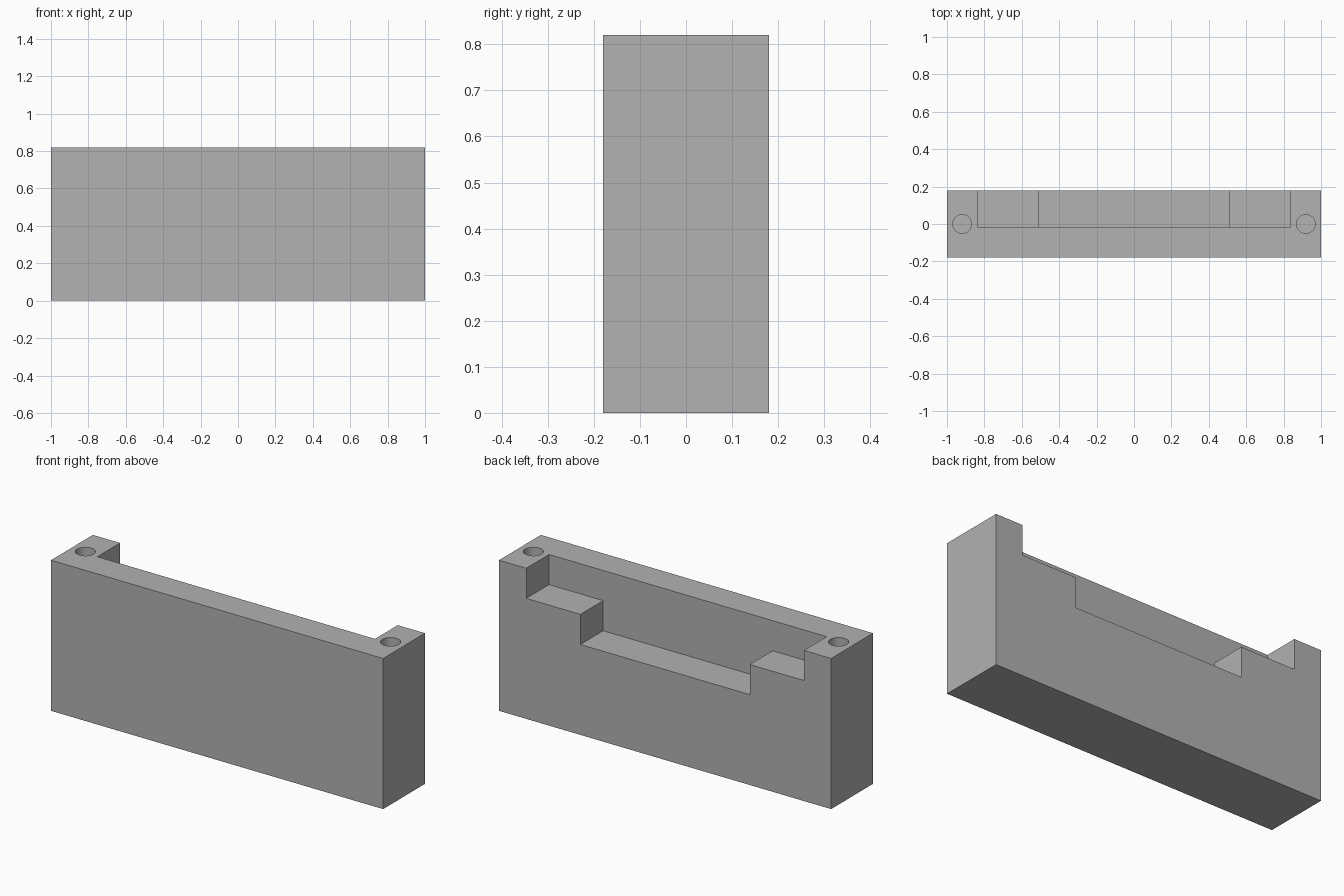
import bpy
import bmesh
from mathutils import Matrix, Vector

cube = bpy.data.objects.get("Cube")
if cube:
    bpy.data.objects.remove(cube, do_unlink=True)

# Overall dimensions
WIDTH, DEPTH, HEIGHT = 2.0, 0.36, 0.82
STEP = 0.164            # height of each pocket step
POCKET_FRONT = -0.016   # y of the pocket's front wall
UPPER_HALF, LOWER_HALF = 0.836, 0.51
HOLE_X, HOLE_RADIUS, HOLE_DEPTH = 0.919, 0.05, 0.33
OVER = 0.1              # cutters reach past the block

grey = bpy.data.materials.new("plain grey")
grey.use_nodes = True
colour = (0.445, 0.445, 0.445, 1)
grey.diffuse_color = colour
grey.node_tree.nodes["Principled BSDF"].inputs["Base Color"].default_value = colour


def make_object(name, bm):
    bmesh.ops.recalc_face_normals(bm, faces=bm.faces)
    mesh = bpy.data.meshes.new(name)
    bm.to_mesh(mesh)
    bm.free()
    mesh.materials.append(grey)
    obj = bpy.data.objects.new(name, mesh)
    bpy.context.collection.objects.link(obj)
    return obj


def cut(target, cutter):
    cutter.hide_render = True
    mod = target.modifiers.new(cutter.name, 'BOOLEAN')
    mod.operation = 'DIFFERENCE'
    mod.solver = 'EXACT'
    mod.object = cutter
    bpy.ops.object.select_all(action='DESELECT')
    bpy.context.view_layer.objects.active = target
    target.select_set(True)
    bpy.ops.object.modifier_apply(modifier=mod.name)
    bpy.data.objects.remove(cutter, do_unlink=True)


# Solid block
bm = bmesh.new()
bmesh.ops.create_cube(bm, size=1, matrix=Matrix.Translation((0, 0, HEIGHT / 2))
                      @ Matrix.Diagonal((WIDTH, DEPTH, HEIGHT, 1)))
block = make_object("mounting_block", bm)

# Stepped pocket, open at the top and back
half = [(UPPER_HALF, HEIGHT + OVER), (UPPER_HALF, HEIGHT - STEP),
        (LOWER_HALF, HEIGHT - STEP), (LOWER_HALF, HEIGHT - 2 * STEP)]
outline = half + [(-x, z) for x, z in reversed(half)]
bm = bmesh.new()
face = bm.faces.new([bm.verts.new((x, POCKET_FRONT, z)) for x, z in outline])
solid = bmesh.ops.extrude_face_region(bm, geom=[face])
bmesh.ops.translate(bm, vec=Vector((0, DEPTH / 2 + OVER - POCKET_FRONT, 0)),
                    verts=[v for v in solid["geom"] if isinstance(v, bmesh.types.BMVert)])
cut(block, make_object("pocket_cutter", bm))

# Blind screw holes in the two end posts
for side in (-1, 1):
    bm = bmesh.new()
    bmesh.ops.create_cone(bm, cap_ends=True, segments=48, radius1=HOLE_RADIUS,
                          radius2=HOLE_RADIUS, depth=2 * HOLE_DEPTH,
                          matrix=Matrix.Translation((side * HOLE_X, 0, HEIGHT)))
    cut(block, make_object("screw_hole_cutter", bm))

# Smooth hole walls, crisp block edges
block.select_set(True)
bpy.context.view_layer.objects.active = block
bpy.ops.object.shade_smooth_by_angle(angle=0.5)
